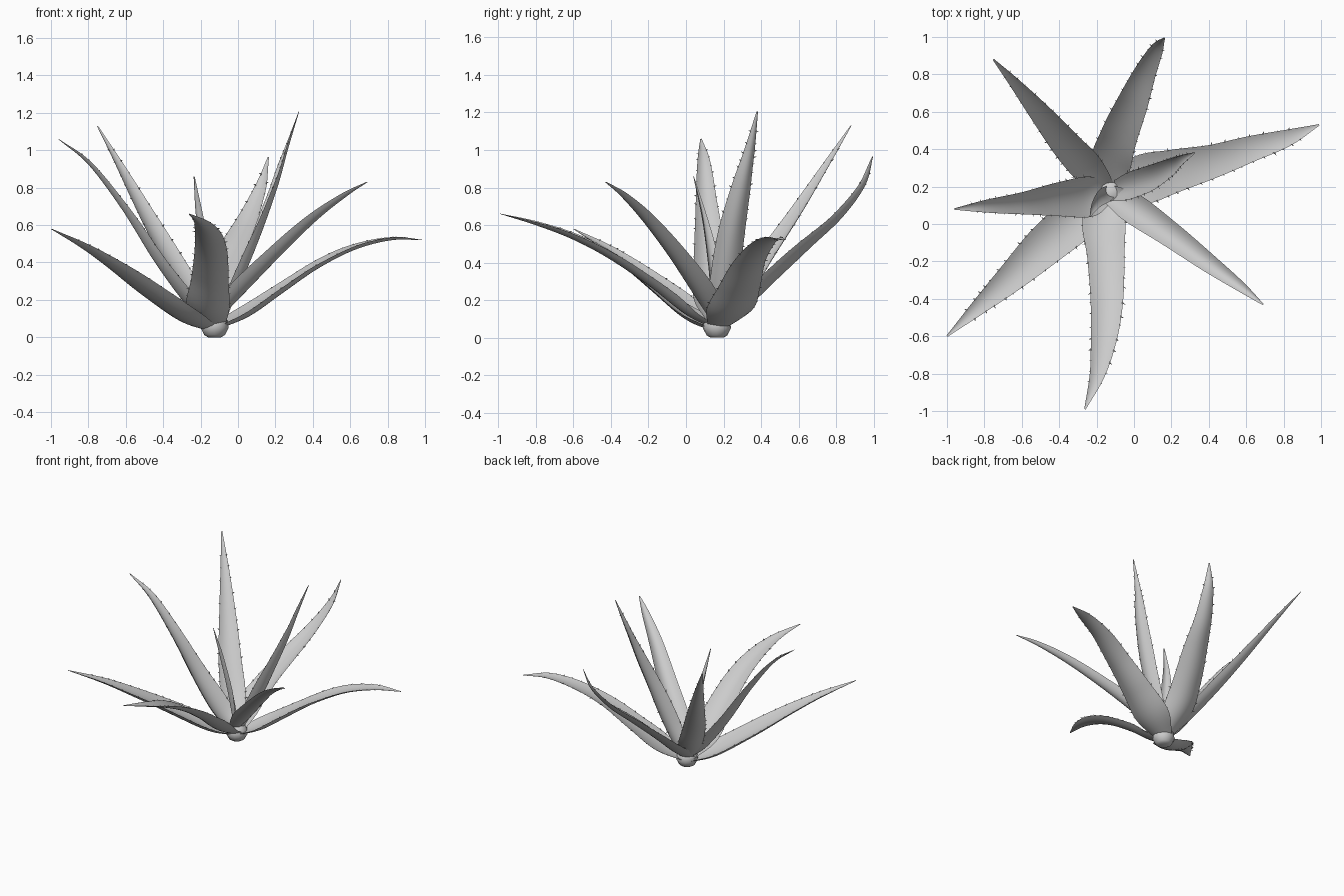
import bpy, bmesh, math, random
from mathutils import Vector

if "Cube" in bpy.data.objects:
    bpy.data.objects.remove(bpy.data.objects["Cube"])

random.seed(4)
STEPS, HALF = 40, 5


def spline(pts, t):
    """Catmull-Rom through points of any dimension, t in 0..1."""
    n = len(pts) - 1
    i = min(int(t * n), n - 1)
    f = t * n - i
    p1, p2 = Vector(pts[i]), Vector(pts[i + 1])
    p0 = Vector(pts[i - 1]) if i > 0 else 2 * p1 - p2
    p3 = Vector(pts[i + 2]) if i + 2 <= n else 2 * p2 - p1
    return 0.5 * (2 * p1 + (p2 - p0) * f + (2 * p0 - 5 * p1 + 4 * p2 - p3) * f * f
                  + (3 * p1 - p0 - 3 * p2 + p3) * f ** 3)


def finish(bm, name):
    bmesh.ops.recalc_face_normals(bm, faces=bm.faces)
    me = bpy.data.meshes.new(name)
    bm.to_mesh(me)
    bm.free()
    ob = bpy.data.objects.new(name, me)
    bpy.context.collection.objects.link(ob)
    bpy.context.view_layer.objects.active = ob
    ob.select_set(True)
    bpy.ops.object.shade_smooth_by_angle(angle=math.radians(50))
    ob.select_set(False)


def tooth(bm, p, out, along, up, size):
    r = size * 0.5
    base = [bm.verts.new(p - out * size * 0.3 + along * a * r + up * b * r * 0.6)
            for a, b in ((-1, 0), (0, 1), (1, 0), (0, -1))]
    tip = bm.verts.new(p + out * size + along * size * 0.6)
    for k in range(4):
        bm.faces.new((base[k], base[(k + 1) % 4], tip))
    bm.faces.new(base[::-1])


def leaf(name, pts, cup=0.3, thick=0.15, roll=0, teeth=True):
    """pts: x, y, z, half width along the midrib; roll in degrees."""
    bm = bmesh.new()
    P = [spline([q[:3] for q in pts], i / STEPS) for i in range(STEPS + 1)]
    W = [max(spline([(q[3], 0) for q in pts], i / STEPS)[0], 0.003) for i in range(STEPS + 1)]
    c, s = math.cos(math.radians(roll)), math.sin(math.radians(roll))
    us = [-1 + k / HALF for k in range(2 * HALF + 1)]
    # channelled upper face, rounded underside
    sec = [(u, cup * (u * u - 0.5)) for u in us]
    sec += [(u, cup * (u * u - 0.5) - thick * (1 - u * u)) for u in us[-2:0:-1]]
    rings, frames = [], []
    for i, (p, w) in enumerate(zip(P, W)):
        T = (P[min(i + 1, STEPS)] - P[max(i - 1, 0)]).normalized()
        h = T.cross(Vector((0, 0, 1))).normalized()
        side = h * c + h.cross(T) * s
        up = side.cross(T)
        rings.append([bm.verts.new(p + side * u * w + up * v * w) for u, v in sec])
        frames.append((T, side, up))
    n = len(sec)
    for a, b in zip(rings, rings[1:]):
        for k in range(n):
            bm.faces.new((a[k], a[(k + 1) % n], b[(k + 1) % n], b[k]))
    bm.faces.new(rings[0])
    bm.faces.new(rings[-1][::-1])
    # marginal teeth
    if teeth:
        for sgn, col in ((-1, 0), (1, 2 * HALF)):
            i = 7 + random.random()
            while i < STEPS - 4:
                k = int(i)
                T, side, up = frames[k]
                p = rings[k][col].co.lerp(rings[k + 1][col].co, i - k)
                tooth(bm, p, side * sgn, T, up, random.uniform(0.006, 0.014))
                i += random.uniform(1.4, 2.6)
    finish(bm, name)


# leaves, clockwise from the right
leaf("leaf_right", [(-.13, .17, .05, .055), (.04, .235, .14, .13), (.22, .285, .26, .115),
                    (.42, .335, .39, .09), (.62, .40, .485, .07), (.82, .46, .53, .045),
                    (.99, .53, .52, .004)], cup=.2)
leaf("leaf_front_right", [(-.13, .16, .1, .05), (0, .08, .25, .08), (.2, -.06, .45, .068),
                          (.4, -.21, .635, .05), (.57, -.335, .76, .028),
                          (.69, -.43, .83, .004)], cup=.5, teeth=False)
leaf("leaf_front", [(-.13, .17, .06, .065), (-.16, .02, .15, .115), (-.15, -.18, .3, .1),
                    (-.145, -.4, .445, .088), (-.16, -.6, .545, .072), (-.195, -.8, .612, .042),
                    (-.262, -.99, .66, .004)])
leaf("leaf_front_left", [(-.15, .16, .05, .055), (-.28, .05, .115, .115),
                         (-.47, -.11, .245, .11), (-.65, -.28, .375, .08),
                         (-.82, -.435, .485, .045), (-1, -.6, .58, .004)])
leaf("leaf_left", [(-.15, .16, .09, .06), (-.25, .145, .2, .108), (-.42, .13, .42, .09),
                   (-.6, .11, .69, .06), (-.79, .095, .93, .035), (-.96, .08, 1.06, .004)],
     cup=.4)
leaf("leaf_back_left", [(-.14, .17, .07, .05), (-.25, .3, .24, .085), (-.36, .42, .42, .08),
                        (-.5, .59, .67, .058), (-.64, .755, .93, .029),
                        (-.752, .88, 1.13, .004)])
leaf("leaf_back", [(-.13, .17, .07, .06), (-.125, .32, .2, .108), (-.08, .47, .34, .1),
                   (-.01, .64, .495, .085), (.06, .81, .645, .06), (.125, .94, .81, .035),
                   (.163, .995, .965, .004)])
leaf("leaf_inner_tall", [(-.12, .17, .07, .05), (-.02, .2, .28, .075), (.09, .24, .54, .072),
                         (.19, .295, .8, .052), (.255, .34, 1.0, .028),
                         (.325, .38, 1.205, .004)], cup=.45, roll=22)
leaf("leaf_inner_small", [(-.13, .17, .08, .035), (-.165, .145, .36, .042),
                          (-.205, .1, .62, .025), (-.235, .04, .86, .003)],
     cup=.6, teeth=False)

# short rounded stem base
bm = bmesh.new()
prof = [(.035, 0), (.055, .012), (.075, .05), (.07, .09), (.04, .12)]
rows = [[bm.verts.new((-.125 + r * math.cos(a * math.tau / 16),
                       .165 + r * math.sin(a * math.tau / 16), z)) for a in range(16)]
        for r, z in prof]
for a, b in zip(rows, rows[1:]):
    for k in range(16):
        bm.faces.new((a[k], a[(k + 1) % 16], b[(k + 1) % 16], b[k]))
bm.faces.new(rows[0])
bm.faces.new(rows[-1])
finish(bm, "stem_base")
